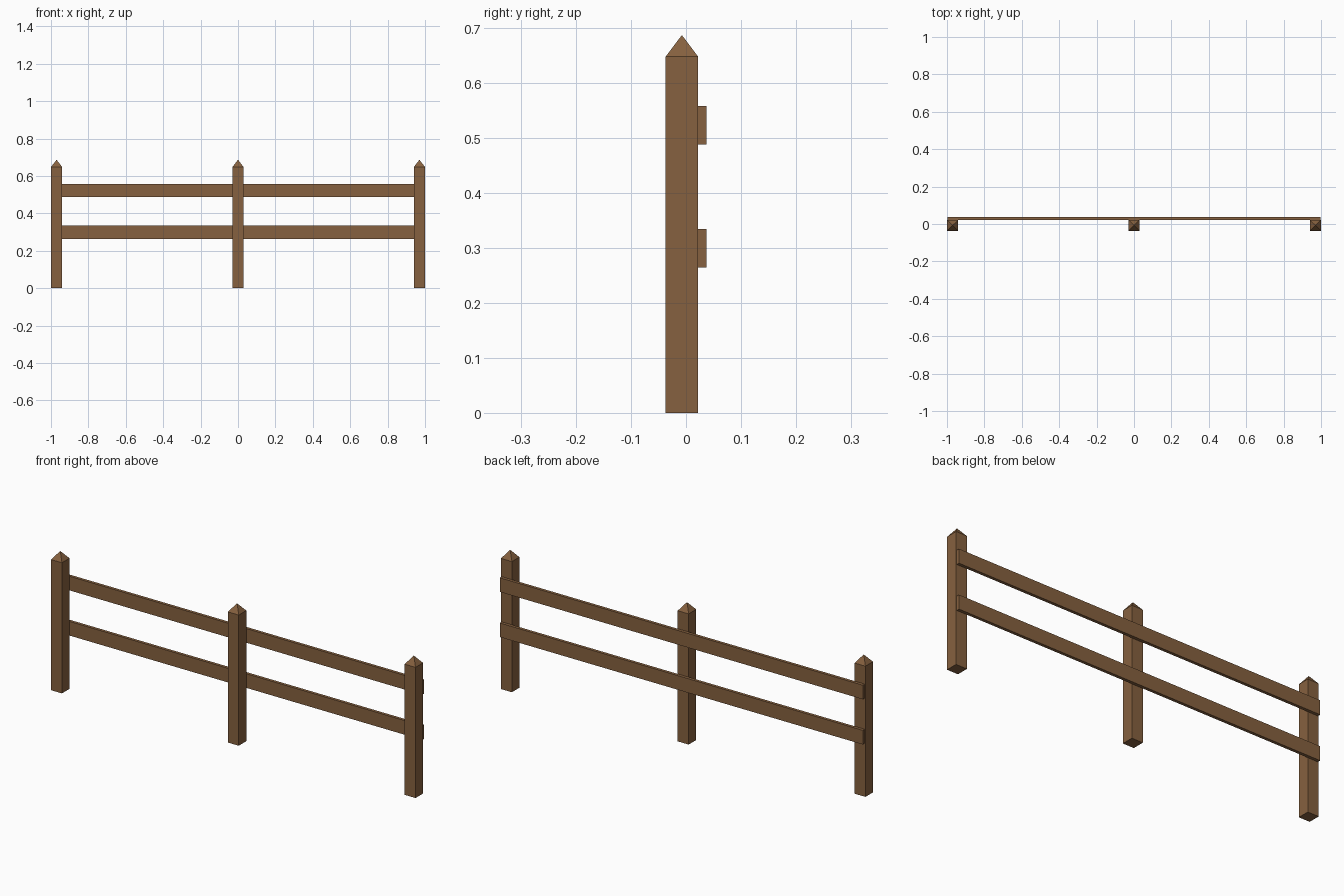
import bpy
import bmesh

if "Cube" in bpy.data.objects:
    bpy.data.objects.remove(bpy.data.objects["Cube"])

wood = bpy.data.materials.new("brown_wood")
wood.diffuse_color = (0.24, 0.12, 0.05, 1)
wood.use_nodes = True
wood.node_tree.nodes["Principled BSDF"].inputs["Base Color"].default_value = wood.diffuse_color


def add_box(name, x0, x1, y0, y1, z0, z1, tip=None):
    """Box between the given limits, optionally topped by a pyramid point."""
    bm = bmesh.new()
    bmesh.ops.create_cube(bm, size=1)
    for v in bm.verts:
        v.co.x = x0 if v.co.x < 0 else x1
        v.co.y = y0 if v.co.y < 0 else y1
        v.co.z = z0 if v.co.z < 0 else z1
    if tip is not None:
        bm.normal_update()
        top = max(bm.faces, key=lambda f: f.calc_center_median().z)
        apex = bmesh.ops.poke(bm, faces=[top])["verts"][0]
        apex.co.z = tip
    bmesh.ops.recalc_face_normals(bm, faces=bm.faces)
    mesh = bpy.data.meshes.new(name)
    bm.to_mesh(mesh)
    bm.free()
    mesh.materials.append(wood)
    obj = bpy.data.objects.new(name, mesh)
    bpy.context.collection.objects.link(obj)
    return obj


# Pointed square posts
for name, x in (("left_post", -0.97), ("middle_post", 0), ("right_post", 0.97)):
    add_box(name, x - 0.03, x + 0.03, -0.037, 0.022, 0, 0.648, tip=0.687)

# Flat rails fixed to the back of the posts
for name, z in (("lower_rail", 0.2995), ("upper_rail", 0.5235)):
    add_box(name, -0.996, 0.996, 0.022, 0.037, z - 0.035, z + 0.035)
